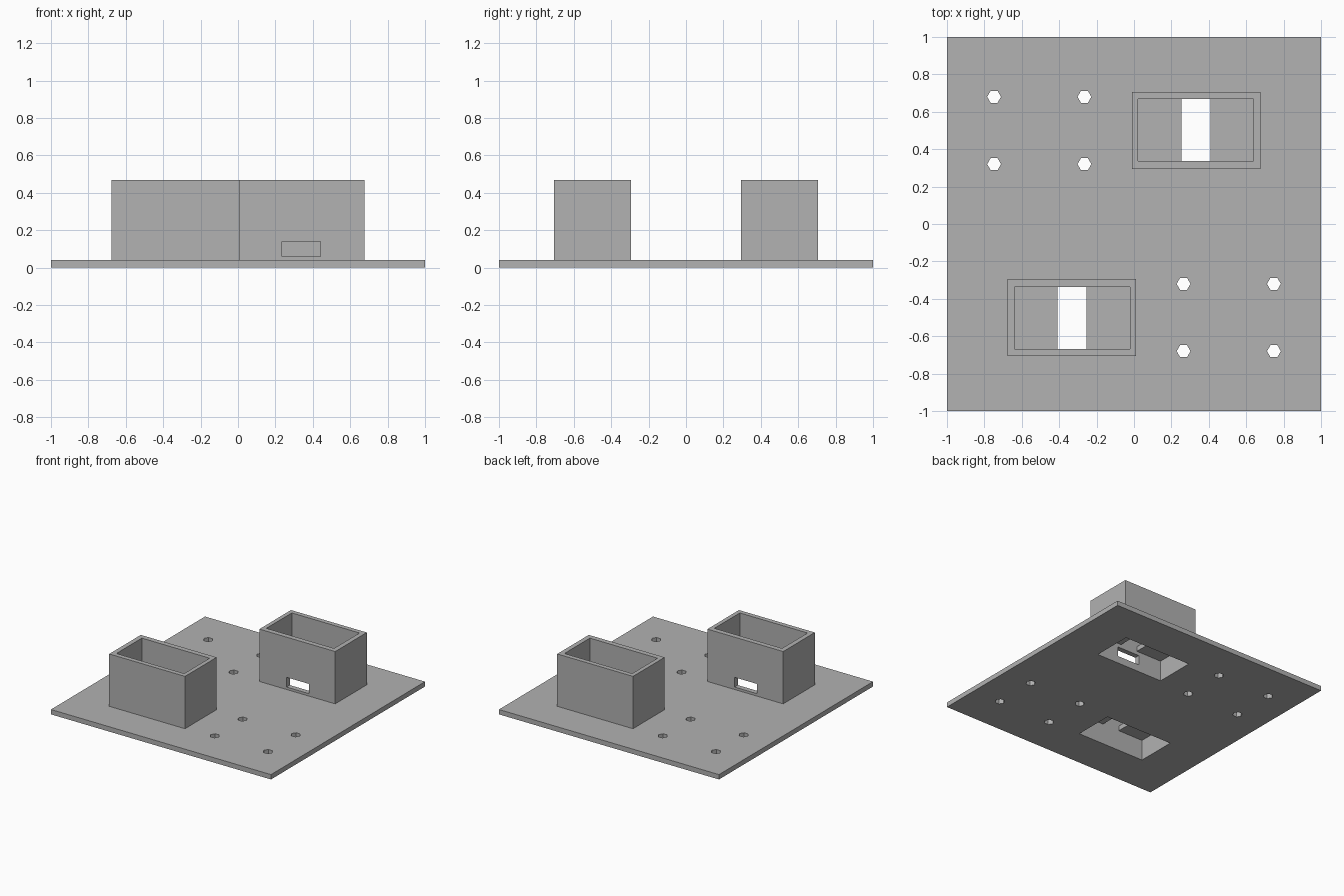
import bpy
from mathutils import Vector

cube = bpy.data.objects.get("Cube")
if cube:
    bpy.data.objects.remove(cube, do_unlink=True)

grey = bpy.data.materials.new("plain grey")
grey.use_nodes = True
colour = (0.445, 0.445, 0.445, 1)
grey.diffuse_color = colour
grey.node_tree.nodes["Principled BSDF"].inputs["Base Color"].default_value = colour


def box(name, low, high):
    """Box between two opposite corners."""
    low, high = Vector(low), Vector(high)
    bpy.ops.mesh.primitive_cube_add(size=1, location=(low + high) / 2)
    ob = bpy.context.object
    ob.name = name
    ob.scale = high - low
    bpy.ops.object.transform_apply(location=True, rotation=True, scale=True)
    ob.data.materials.append(grey)
    return ob


def turned_box(name, low, high, s):
    """Box, turned half way round the z axis when s is -1."""
    xs = sorted((low[0] * s, high[0] * s))
    ys = sorted((low[1] * s, high[1] * s))
    return box(name, (xs[0], ys[0], low[2]), (xs[1], ys[1], high[2]))


def cut(target, cutter):
    """Subtract the cutter and throw it away."""
    cutter.hide_render = True
    bpy.context.view_layer.objects.active = target
    mod = target.modifiers.new("cut", 'BOOLEAN')
    mod.operation = 'DIFFERENCE'
    mod.solver = 'EXACT'
    mod.object = cutter
    bpy.ops.object.modifier_apply(modifier=mod.name)
    bpy.data.objects.remove(cutter, do_unlink=True)


PLATE_TOP, BOX_TOP = 0.04, 0.47
IN_X, IN_Y = (0.022, 0.638), (0.337, 0.667)

plate = box("base_plate", (-1, -1, 0), (1, 1, PLATE_TOP))

for s, side in ((1, "back"), (-1, "front")):
    # Open box with a cavity running down through the plate
    shell = turned_box(side + "_box", (-0.012, 0.295, PLATE_TOP), (0.677, 0.705, BOX_TOP), s)
    for target in (shell, plate):
        cut(target, turned_box("cavity_cutter", (IN_X[0], IN_Y[0], -0.1), (IN_X[1], IN_Y[1], 0.6), s))

    # Low slot through the wall that faces the middle
    cut(shell, turned_box("slot_cutter", (0.235, 0.25, 0.06), (0.44, 0.36, 0.14), s))

    # Shelves inside, leaving a gap between them
    for end, x0, x1 in (("inner", IN_X[0], 0.255), ("outer", 0.41, IN_X[1])):
        turned_box(f"{side}_{end}_shelf", (x0, IN_Y[0], 0.17), (x1, IN_Y[1], 0.21), s)

    # Hexagonal screw holes beside the box
    for x in (-0.265, -0.748):
        for y in (0.32, 0.68):
            bpy.ops.mesh.primitive_cylinder_add(
                vertices=6, radius=0.037, depth=0.3, location=(x * s, y * s, 0),
                rotation=(0, 0, 0.5235988))
            cut(plate, bpy.context.object)
